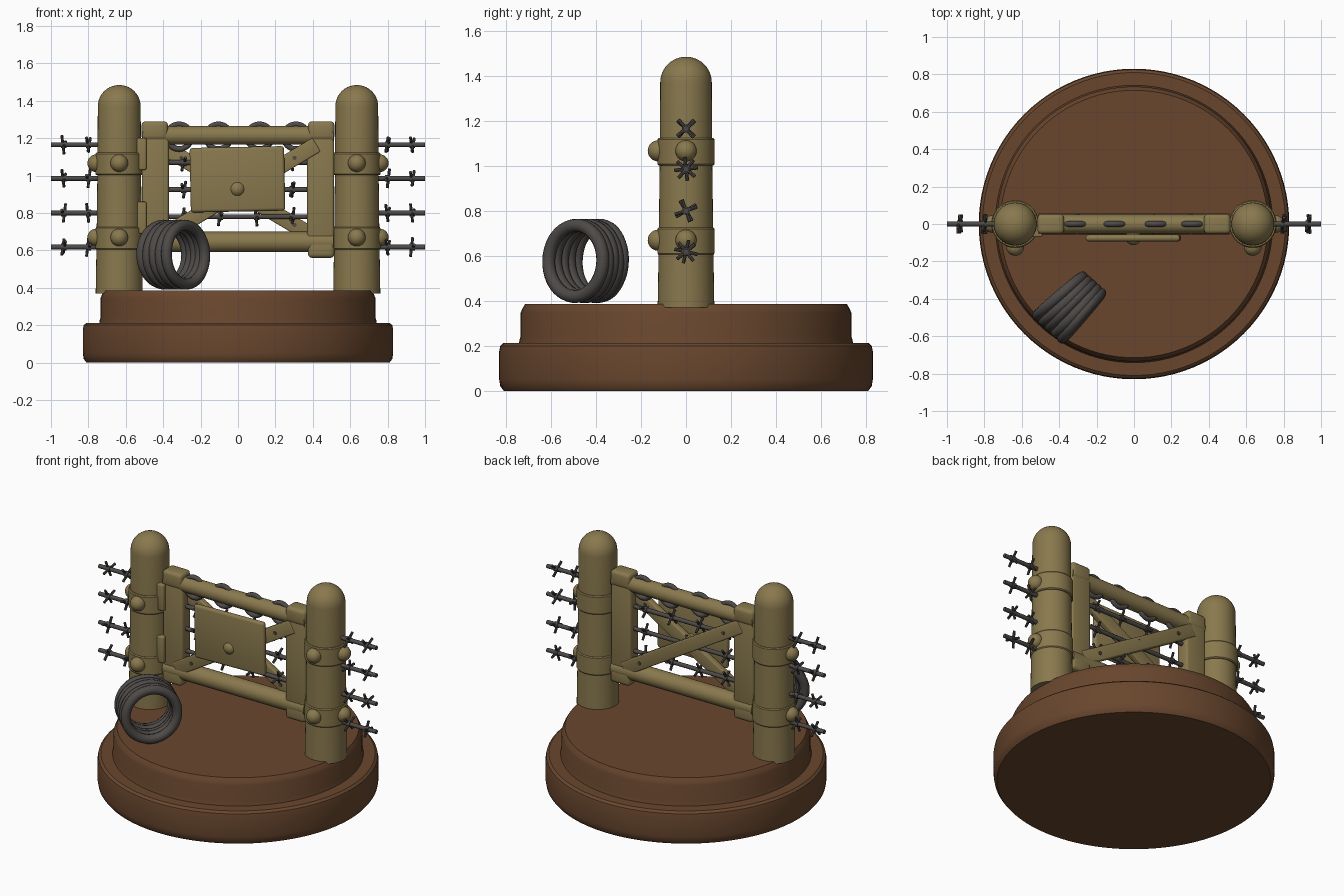
import bpy, bmesh, math, random
from mathutils import Vector, Matrix

if "Cube" in bpy.data.objects:
    bpy.data.objects.remove(bpy.data.objects["Cube"])

random.seed(4)


def material(name, rgb):
    m = bpy.data.materials.new(name)
    m.diffuse_color = (*rgb, 1)
    m.use_nodes = True
    m.node_tree.nodes["Principled BSDF"].inputs["Base Color"].default_value = m.diffuse_color
    return m


OLIVE = material("olive_wood", (0.25, 0.19, 0.075))
BROWN = material("brown_earth", (0.14, 0.062, 0.027))
STEEL = material("dark_wire", (0.075, 0.068, 0.064))


def finish(name, bm, mat, angle=35):
    bmesh.ops.recalc_face_normals(bm, faces=bm.faces[:])
    me = bpy.data.meshes.new(name)
    bm.to_mesh(me)
    bm.free()
    me.materials.append(mat)
    ob = bpy.data.objects.new(name, me)
    bpy.context.collection.objects.link(ob)
    bpy.ops.object.select_all(action='DESELECT')
    ob.select_set(True)
    bpy.context.view_layer.objects.active = ob
    bpy.ops.object.shade_smooth_by_angle(angle=math.radians(angle))
    return ob


def lathe(name, profile, mat, at=(0, 0, 0), segs=64):
    # closed solid turned about z from (radius, height) points
    bm = bmesh.new()
    rings = [[bm.verts.new((at[0] + r * math.cos(2 * math.pi * i / segs),
                            at[1] + r * math.sin(2 * math.pi * i / segs), at[2] + z))
              for i in range(segs)] for r, z in profile]
    for a, b in zip(rings, rings[1:]):
        for i in range(segs):
            j = (i + 1) % segs
            bm.faces.new((a[i], a[j], b[j], b[i]))
    bm.faces.new(rings[0])
    bm.faces.new(rings[-1])
    return finish(name, bm, mat)


def add_rod(bm, p, q, r, segs=12):
    p, q = Vector(p), Vector(q)
    d = q - p
    m = Matrix.Translation((p + q) / 2) @ d.to_track_quat('Z', 'Y').to_matrix().to_4x4()
    bmesh.ops.create_cone(bm, cap_ends=True, segments=segs, radius1=r, radius2=r,
                          depth=d.length, matrix=m)


def rod(name, p, q, r, mat, segs=32):
    bm = bmesh.new()
    add_rod(bm, p, q, r, segs)
    return finish(name, bm, mat)


def box(name, at, size, mat, bevel=0.015, roll=0):
    bm = bmesh.new()
    bmesh.ops.create_cube(bm, size=1, matrix=Matrix.Diagonal((*size, 1)))
    bmesh.ops.bevel(bm, geom=bm.edges[:], offset=bevel, segments=3, profile=0.5, affect='EDGES')
    bm.transform(Matrix.Translation(at) @ Matrix.Rotation(roll, 4, 'Y'))
    return finish(name, bm, mat)


def ball(name, at, r, mat):
    bm = bmesh.new()
    bmesh.ops.create_uvsphere(bm, u_segments=24, v_segments=14, radius=r,
                              matrix=Matrix.Translation(at))
    return finish(name, bm, mat)


def ring(name, at, axis, major, minor, mat):
    # torus about the given axis
    bm = bmesh.new()
    n, k = 48, 12
    m = Matrix.Translation(at) @ Vector(axis).to_track_quat('Z', 'Y').to_matrix().to_4x4()
    v = [[bm.verts.new(m @ Vector(((major + minor * math.cos(b)) * math.cos(a),
                                   (major + minor * math.cos(b)) * math.sin(a),
                                   minor * math.sin(b))))
          for b in (2 * math.pi * j / k for j in range(k))]
         for a in (2 * math.pi * i / n for i in range(n))]
    for i in range(n):
        for j in range(k):
            bm.faces.new((v[i][j], v[(i + 1) % n][j],
                          v[(i + 1) % n][(j + 1) % k], v[i][(j + 1) % k]))
    return finish(name, bm, mat)


def barbed_wire(name, x0, x1, z, barbs):
    bm = bmesh.new()
    add_rod(bm, (x0, 0, z), (x1, 0, z), 0.013)
    for x in barbs:
        start = random.uniform(0, math.pi)
        for i in range(2):
            a = start + i * math.pi / 2
            d = Vector((0.006 * (-1) ** i, 0.052 * math.cos(a), 0.052 * math.sin(a)))
            c = Vector((x + 0.004 * (-1) ** i, 0, z))
            add_rod(bm, c - d, c + d, 0.008, 8)
        add_rod(bm, (x - 0.014, 0, z), (x + 0.014, 0, z), 0.018)
    return finish(name, bm, STEEL)


# Two-step round base
lathe("base_lower", [(0.81, 0), (0.825, 0.02), (0.83, 0.05), (0.83, 0.175), (0.825, 0.2),
                     (0.81, 0.213)], BROWN, segs=96)
lathe("base_upper", [(0.745, 0.19), (0.74, 0.225), (0.735, 0.24), (0.735, 0.345),
                     (0.727, 0.365), (0.715, 0.385)], BROWN, segs=96)

# Posts with domed tops, bands, bolts and outer wire stubs
dome = [(0.114 * math.cos(t) + 0.0005, 1.37 + 0.114 * math.sin(t))
        for t in (math.pi / 2 * i / 10 for i in range(11))]
for s, side in ((-1, "left"), (1, "right")):
    x = 0.635 * s
    lathe(side + "_post", [(0.126, 0.37), (0.122, 0.6), (0.117, 1.0)] + dome, OLIVE, (x, 0, 0), 40)
    for z in (0.665, 1.062):
        lathe(side + "_post_band", [(0.10, -0.06), (0.122, -0.06), (0.127, -0.054),
                                    (0.127, 0.054), (0.122, 0.06), (0.10, 0.06)],
              OLIVE, (x, 0, z), 40)
        ball(side + "_front_bolt", (x, -0.123, z + 0.004), 0.047, OLIVE)
        ball(side + "_outer_bolt", (x + 0.123 * s, 0, z + 0.004), 0.047, OLIVE)
    for z in (1.165, 0.985, 0.80, 0.618):
        barbed_wire(side + "_wire", x, 1.0 * s, z, (0.80 * s, 0.932 * s))

# Gate frame
rod("top_rail", (-0.51, 0, 1.215), (0.51, 0, 1.215), 0.05, OLIVE)
rod("bottom_rail", (-0.51, 0, 0.645), (0.51, 0, 0.645), 0.055, OLIVE)
for s in (-1, 1):
    box("gate_stile", (0.442 * s, 0, 0.925), (0.145, 0.09, 0.62), OLIVE)
    for z, h in ((1.24, 0.1), (0.61, 0.1)):
        box("gate_corner_block", (0.445 * s, 0, z), (0.142, 0.106, h), OLIVE, 0.022)
for z in (1.115, 0.775):
    box("gate_hinge", (-0.515, -0.04, z), (0.05, 0.06, 0.17), OLIVE, 0.008)

# Crossed braces with nails
for s, y in ((1, -0.03), (-1, 0.028)):
    dx, dz = 0.84 * s, 0.50
    length = math.hypot(dx, dz)
    box("cross_brace", (0, y, 0.915), (length, 0.042, 0.085), OLIVE, 0.008,
        -math.atan2(dz, 0.84) * s)
    for t in (-0.36, 0.36):
        p = Vector((dx * t, y, 0.915 + dz * t))
        rod("brace_nail", p - Vector((0, 0.027, 0)), p + Vector((0, 0.027, 0)), 0.011, STEEL, 12)

# Sign plate with a centre bolt
box("sign_plate", (-0.003, -0.075, 0.98), (0.505, 0.036, 0.345), OLIVE, 0.016, -0.02)
ball("sign_bolt", (-0.003, -0.07, 0.928), 0.043, OLIVE)

# Wires strung across the gate, and loops around the top rail
for z, barbs in ((1.07, (-0.29, -0.1, 0.1, 0.29)), (0.925, (-0.29, 0.0, 0.29)),
                 (0.78, (-0.29, -0.095, 0.1, 0.29))):
    barbed_wire("gate_wire", -0.4, 0.4, z, barbs)
for x in (-0.315, -0.105, 0.115, 0.31):
    ring("rail_loop", (x, 0, 1.208), (0, 1, 0), 0.066, 0.015, STEEL)

# Coil of wire standing on the base
for i in range(5):
    t = i / 4
    angle = math.radians(-45 + 9 * (t - 0.5))
    ring("wire_coil", (-0.395 + 0.115 * t, -0.385 - 0.105 * t, 0.577),
         (math.cos(angle), math.sin(angle), 0.03 * (-1) ** i), 0.158, 0.029, STEEL)
